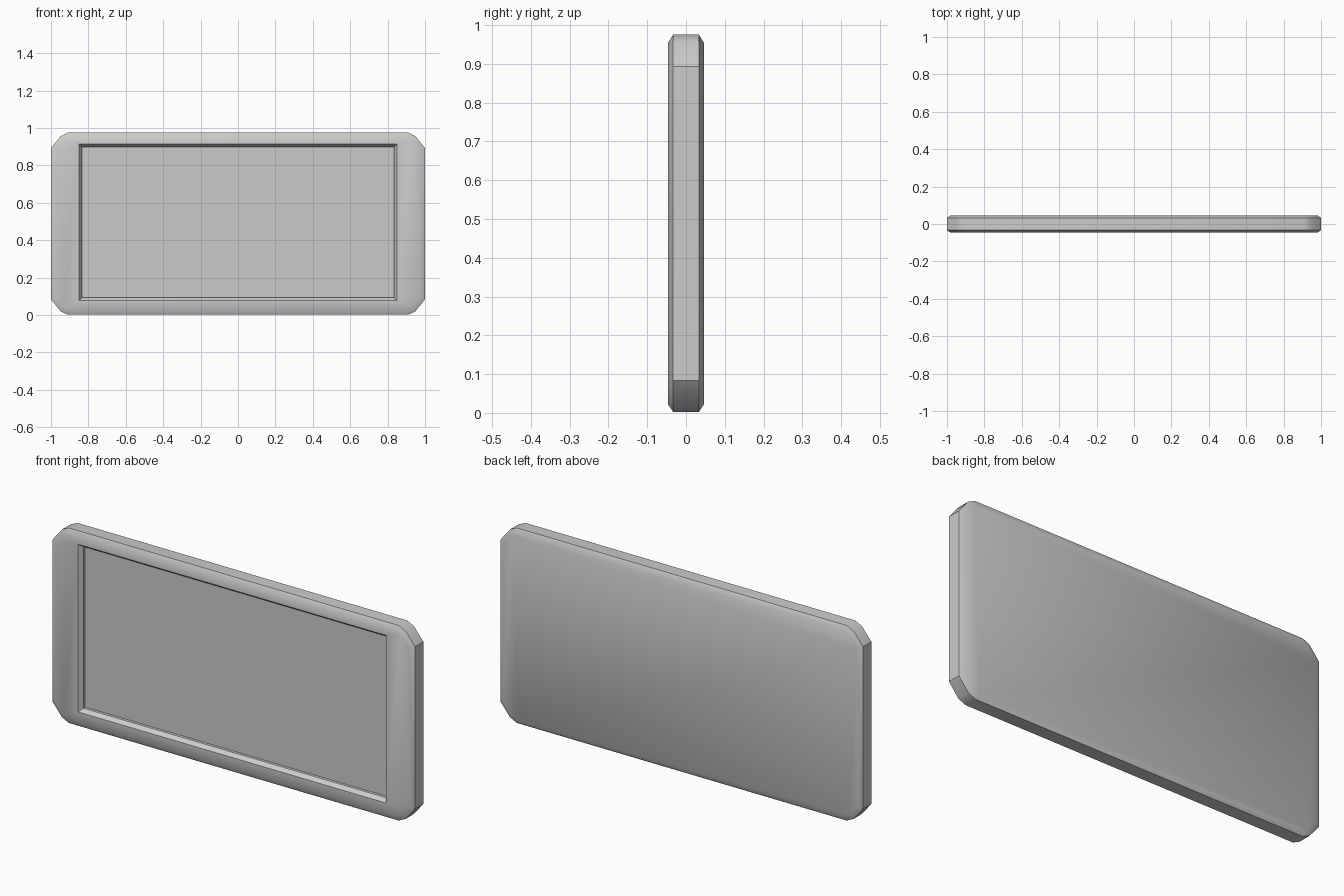
import bpy, bmesh, math

if "Cube" in bpy.data.objects:
    bpy.data.objects.remove(bpy.data.objects["Cube"])

HX, HZ, CZ = 1.0, 0.4865, 0.4885     # half width, half height, centre height
HY, FLAT = 0.046, 0.033              # half thickness, half width of flat rim
RIM = 0.02                           # rim chamfer inset

# One corner (right, top), counter-clockwise, as distances in from each side
CORNER = [(0.0, 0.082), (0.052, 0.018), (0.09, 0.0)]


def outline(bm, y, inset):
    """Twelve-point outline with clipped corners, scaled inward by inset."""
    kx, kz = (HX - inset) / HX, (HZ - inset) / HZ
    verts = []
    for sx, sz in ((1, 1), (-1, 1), (-1, -1), (1, -1)):
        pts = CORNER if sx * sz > 0 else CORNER[::-1]
        for dx, dz in pts:
            verts.append(bm.verts.new((sx * (HX - dx) * kx, y, CZ + sz * (HZ - dz) * kz)))
    return verts


def rect(bm, y, inset):
    """Rectangular ring of the screen recess."""
    x, z0, z1 = 0.85 - inset, 0.078 + inset, 0.914 - inset
    return [bm.verts.new((sx * x, y, z)) for sx, z in ((1, z1), (-1, z1), (-1, z0), (1, z0))]


def bridge(bm, a, b):
    n = len(a)
    for i in range(n):
        j = (i + 1) % n
        bm.faces.new((a[i], a[j], b[j], b[i]))


bm = bmesh.new()

# Chamfered outer rim, back to front
rings = [outline(bm, HY, RIM), outline(bm, FLAT, 0), outline(bm, -FLAT, 0), outline(bm, -HY, RIM)]
for a, b in zip(rings, rings[1:]):
    bridge(bm, a, b)
bm.faces.new(rings[0])

# Sloped bezel, short straight wall and screen floor
screen = [rect(bm, -HY, 0), rect(bm, -HY + 0.02, 0.015), rect(bm, -HY + 0.034, 0.015)]
for a, b in zip(screen, screen[1:]):
    bridge(bm, a, b)
bm.faces.new(screen[-1])

# Front frame between rim and recess, one face per side
front, hole = rings[-1], screen[0]
for k in range(4):
    outer = [front[(3 * k + i) % 12] for i in range(1, 5)]
    bm.faces.new(outer + [hole[(k + 1) % 4], hole[k]])

bmesh.ops.recalc_face_normals(bm, faces=bm.faces)
mesh = bpy.data.meshes.new("screen_panel")
bm.to_mesh(mesh)
bm.free()
panel = bpy.data.objects.new("screen_panel", mesh)
bpy.context.collection.objects.link(panel)
bpy.context.view_layer.objects.active = panel
panel.select_set(True)
bpy.ops.object.shade_smooth_by_angle(angle=math.radians(30))
